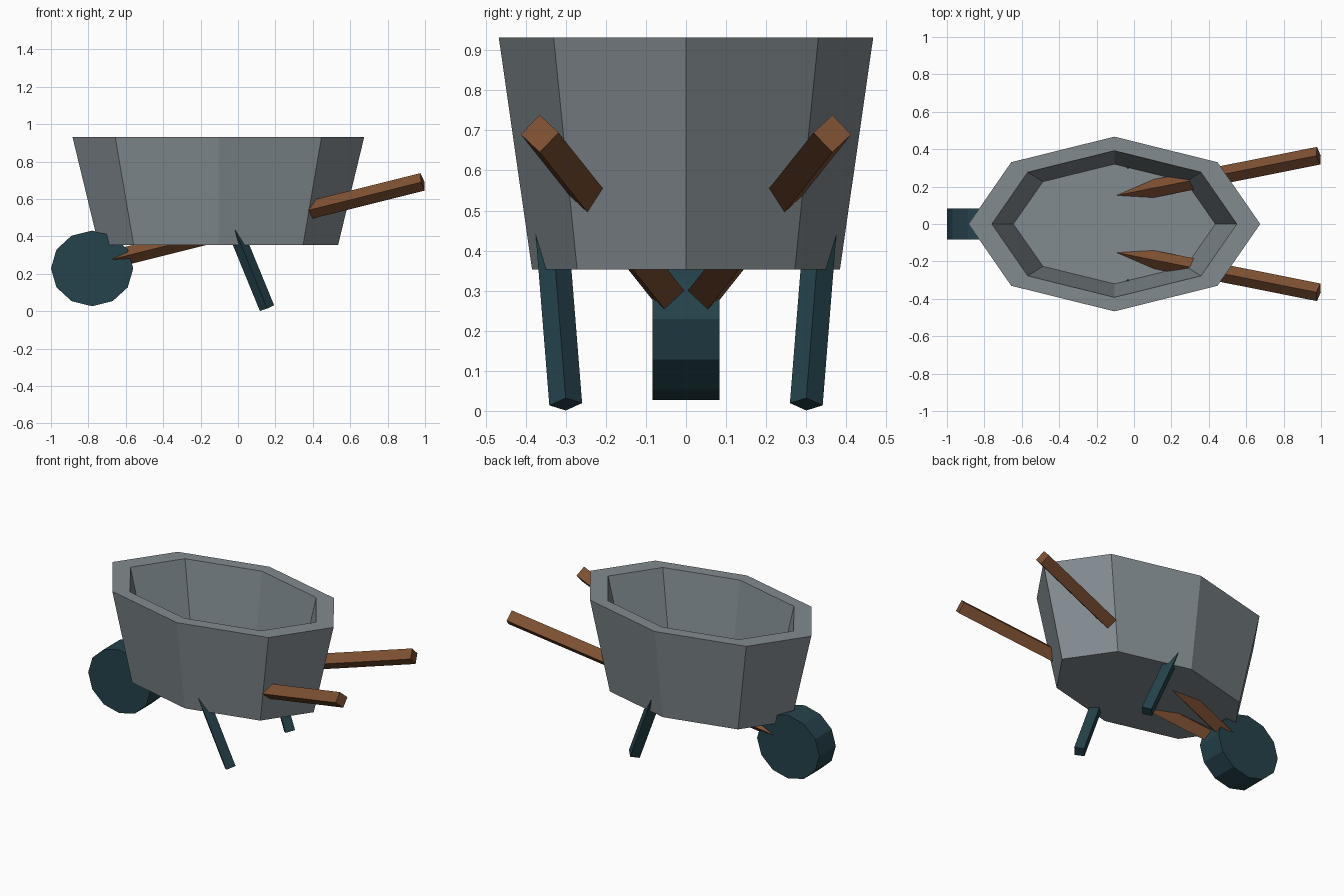
import bpy, bmesh, math
from mathutils import Vector

if "Cube" in bpy.data.objects:
    bpy.data.objects.remove(bpy.data.objects["Cube"])


def material(name, rgb):
    m = bpy.data.materials.new(name)
    m.diffuse_color = (*rgb, 1)
    m.use_nodes = True
    m.node_tree.nodes["Principled BSDF"].inputs["Base Color"].default_value = m.diffuse_color
    return m


GREY = material("grey metal", (0.223, 0.258, 0.279))
WOOD = material("brown wood", (0.205, 0.080, 0.032))
TEAL = material("dark teal", (0.018, 0.054, 0.069))


def lofted(name, rings, mat):
    """Closed solid skinned through a series of rings with end caps."""
    bm = bmesh.new()
    loops = [[bm.verts.new(p) for p in ring] for ring in rings]
    for a, b in zip(loops, loops[1:]):
        for i in range(len(a)):
            j = (i + 1) % len(a)
            bm.faces.new((a[i], a[j], b[j], b[i]))
    bm.faces.new(loops[0][::-1])
    bm.faces.new(loops[-1])
    bmesh.ops.recalc_face_normals(bm, faces=bm.faces)
    me = bpy.data.meshes.new(name)
    bm.to_mesh(me)
    bm.free()
    me.materials.append(mat)
    ob = bpy.data.objects.new(name, me)
    bpy.context.collection.objects.link(ob)
    return ob


def beam(name, start, end, half, mat):
    """Square bar standing on its edge, with one diagonal along y."""
    a, b = Vector(start), Vector(end)
    d = (b - a).normalized()
    side = Vector((0, 1, 0))
    side = (side - d * side.dot(d)).normalized()
    up = d.cross(side)
    corners = [side * half, up * half, -side * half, -up * half]
    return lofted(name, [[p + c for c in corners] for p in (a, b)], mat)


# Tub: stretched octagon, outside wall, rim, inside wall and floor
def octagon(rx, ry, z):
    return [(-0.105 + rx * math.cos(i * math.pi / 4),
             ry * math.sin(i * math.pi / 4), z) for i in range(8)]


lofted("tub", [octagon(0.64, 0.384, 0.353), octagon(0.78, 0.467, 0.932),
               octagon(0.655, 0.392, 0.932), octagon(0.54, 0.32, 0.472)], GREY)

# Wheel: twelve-sided drum
lofted("wheel", [[(-0.78 + 0.22 * math.cos(i * math.pi / 6), y,
                   0.229 + 0.202 * math.sin(i * math.pi / 6))
                  for i in range(12)] for y in (-0.083, 0.083)], TEAL)

# Handles run from the wheel through the tub; legs lean out below it
for s, label in ((-1, "front"), (1, "back")):
    beam(label + "_handle", (-0.76, s * 0.018, 0.256),
         (0.987, s * 0.365, 0.692), 0.048, WOOD)
    beam(label + "_leg", (0.155, s * 0.30, 0.017),
         (-0.035, s * 0.337, 0.48), 0.041, TEAL)
